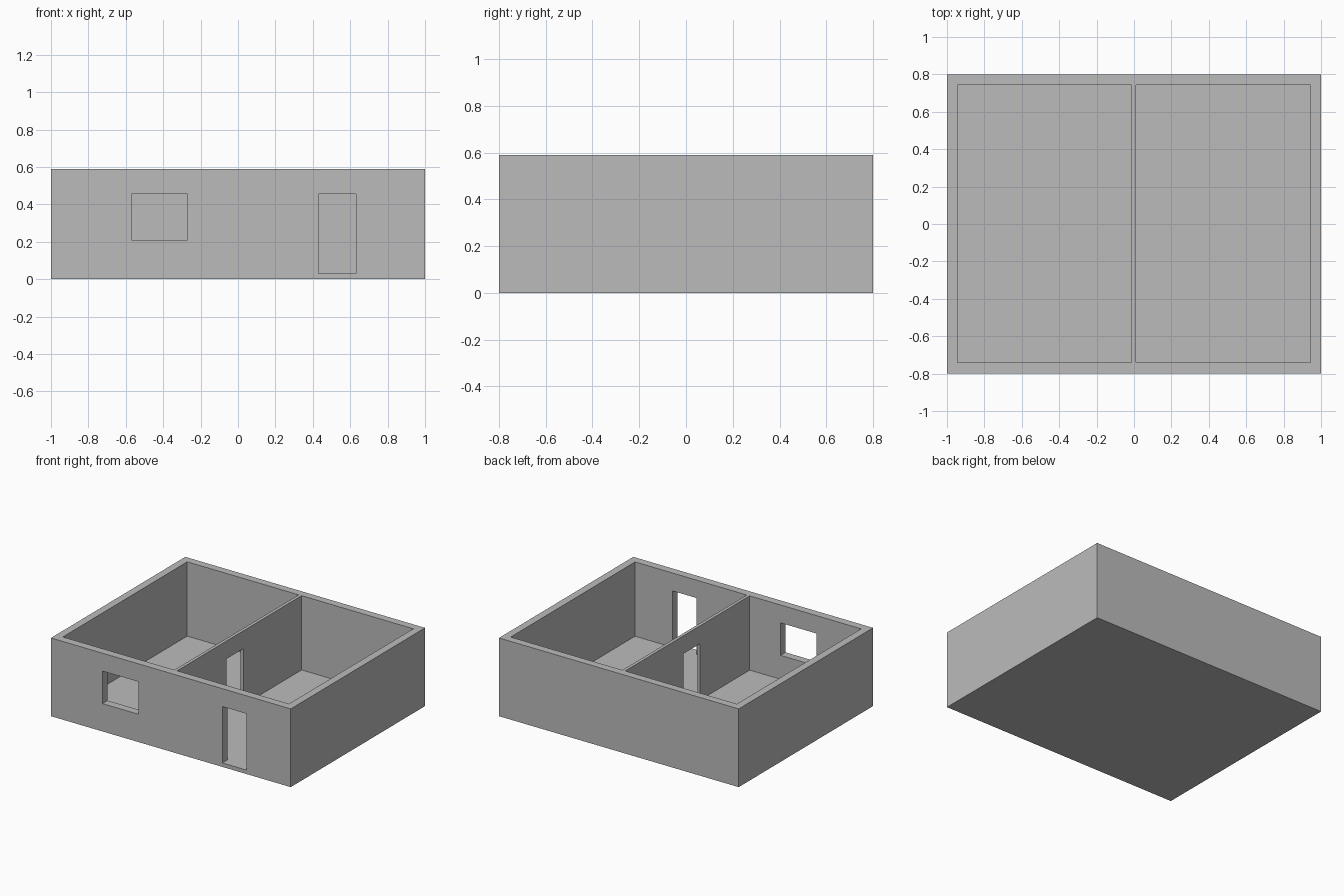
import bpy

if "Cube" in bpy.data.objects:
    bpy.data.objects.remove(bpy.data.objects["Cube"])

grey = bpy.data.materials.new("plain grey")
grey.diffuse_color = (0.5, 0.5, 0.5, 1)
grey.use_nodes = True
grey.node_tree.nodes["Principled BSDF"].inputs["Base Color"].default_value = grey.diffuse_color


def box(name, x, y, z):
    """Box spanning the given (min, max) ranges."""
    bpy.ops.mesh.primitive_cube_add(size=1, location=[sum(r) / 2 for r in (x, y, z)])
    ob = bpy.context.object
    ob.name = name
    ob.scale = [r[1] - r[0] for r in (x, y, z)]
    bpy.ops.object.transform_apply(location=True, rotation=False, scale=True)
    ob.data.materials.append(grey)
    return ob


FLOOR, TOP, LINTEL = 0.03, 0.59, 0.455
FRONT = (-0.9, -0.7)      # depth range that passes through the front wall

# Outer block of the house
house = box("house_walls_and_floor", (-1, 1), (-0.8, 0.8), (0, TOP))

# Rooms and openings to carve out
cutters = [
    box("left_room_cutter", (-0.943, -0.013), (-0.74, 0.742), (FLOOR, 0.8)),
    box("right_room_cutter", (0.011, 0.943), (-0.74, 0.742), (FLOOR, 0.8)),
    box("window_cutter", (-0.57, -0.27), FRONT, (0.21, LINTEL)),
    box("front_door_cutter", (0.43, 0.63), FRONT, (FLOOR, LINTEL)),
    box("inner_door_cutter", (-0.1, 0.1), (-0.15, 0.047), (FLOOR, LINTEL)),
]
bpy.context.view_layer.objects.active = house
for cutter in cutters:
    cutter.hide_render = True
    mod = house.modifiers.new(cutter.name, "BOOLEAN")
    mod.operation = "DIFFERENCE"
    mod.solver = "EXACT"
    mod.object = cutter
    bpy.ops.object.modifier_apply(modifier=mod.name)
    bpy.data.objects.remove(cutter)
